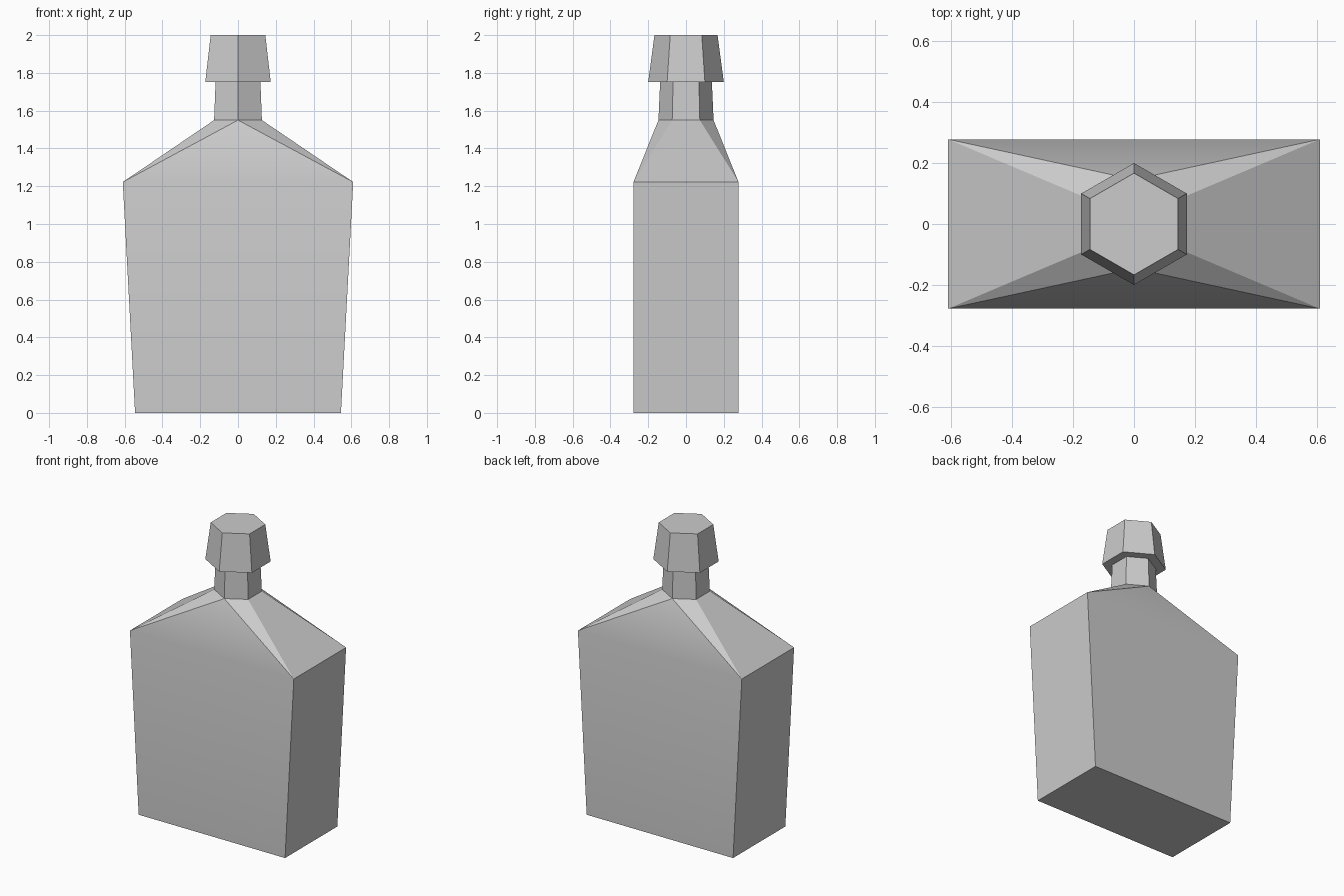
import bpy
import bmesh
from math import cos, sin, pi, radians

cube = bpy.data.objects.get("Cube")
if cube:
    bpy.data.objects.remove(cube, do_unlink=True)

grey = bpy.data.materials.new("plain grey")
grey.use_nodes = True
grey.diffuse_color = (0.6, 0.6, 0.6, 1)
grey.node_tree.nodes["Principled BSDF"].inputs["Base Color"].default_value = (0.6, 0.6, 0.6, 1)


def add_ring(bm, radius, z):
    """Hexagon with one corner at the front, counter-clockwise from there."""
    return [bm.verts.new((radius * sin(i * pi / 3), -radius * cos(i * pi / 3), z)) for i in range(6)]


def add_rectangle(bm, half_x, half_y, z):
    """Rectangle, counter-clockwise from front left of the view."""
    signs = [(-1, -1), (1, -1), (1, 1), (-1, 1)]
    return [bm.verts.new((sx * half_x, sy * half_y, z)) for sx, sy in signs]


def bridge(bm, low, high):
    n = len(low)
    for i in range(n):
        j = (i + 1) % n
        bm.faces.new((low[i], low[j], high[j], high[i]))


def finish(name, bm):
    bmesh.ops.recalc_face_normals(bm, faces=bm.faces[:])
    mesh = bpy.data.meshes.new(name)
    bm.to_mesh(mesh)
    bm.free()
    mesh.materials.append(grey)
    obj = bpy.data.objects.new(name, mesh)
    bpy.context.collection.objects.link(obj)
    bpy.ops.object.select_all(action="DESELECT")
    obj.select_set(True)
    bpy.context.view_layer.objects.active = obj
    bpy.ops.object.shade_smooth_by_angle(angle=radians(30))
    return obj


# Bottle: flared box, faceted shoulders and tapered hexagonal neck
bm = bmesh.new()
base = add_rectangle(bm, 0.545, 0.278, 0)
shoulder = add_rectangle(bm, 0.61, 0.278, 1.222)
neck_low = add_ring(bm, 0.146, 1.55)
neck_top = add_ring(bm, 0.137, 1.752)
bm.faces.new(base[::-1])
bridge(bm, base, shoulder)
fl, fr, br, bl = shoulder
f, rf, rb, b, lb, lf = neck_low
for left, right, tip in ((fl, fr, f), (br, bl, b)):
    bm.faces.new((left, right, tip))
for corner, p, q in ((fr, f, rf), (br, rb, b), (bl, b, lb), (fl, lf, f)):
    bm.faces.new((corner, q, p))
bm.faces.new((fr, br, rb, rf))
bm.faces.new((bl, fl, lf, lb))
bridge(bm, neck_low, neck_top)
bm.faces.new(neck_top)
finish("bottle_body", bm)

# Stopper: wider tapered hexagon resting on the neck
bm = bmesh.new()
cap_low = add_ring(bm, 0.2, 1.752)
cap_top = add_ring(bm, 0.167, 2.0)
bm.faces.new(cap_low[::-1])
bridge(bm, cap_low, cap_top)
bm.faces.new(cap_top)
finish("stopper", bm)
